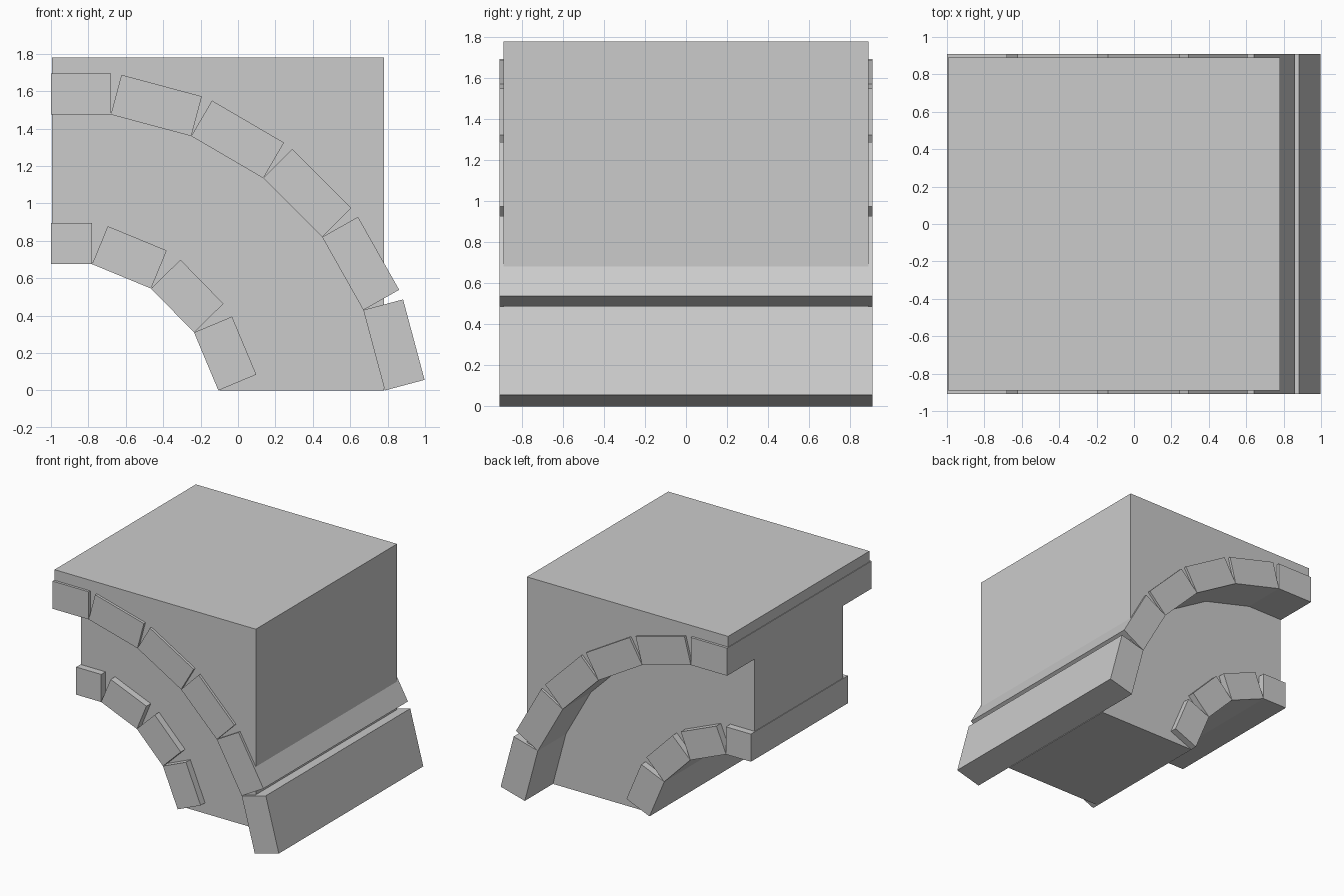
import bpy
import bmesh
from mathutils import Vector

cube = bpy.data.objects.get("Cube")
if cube:
    bpy.data.objects.remove(cube, do_unlink=True)

stone = bpy.data.materials.new("grey stone")
stone.use_nodes = True
grey = (0.6, 0.6, 0.6, 1)
stone.diffuse_color = grey
stone.node_tree.nodes["Principled BSDF"].inputs["Base Color"].default_value = grey


def extrude(name, outline, half_depth):
    """Extrude an x-z outline evenly to both sides along y."""
    bm = bmesh.new()
    face = bm.faces.new([bm.verts.new((x, -half_depth, z)) for x, z in outline])
    result = bmesh.ops.extrude_face_region(bm, geom=[face])
    moved = [v for v in result["geom"] if isinstance(v, bmesh.types.BMVert)]
    bmesh.ops.translate(bm, verts=moved, vec=(0, 2 * half_depth, 0))
    bmesh.ops.recalc_face_normals(bm, faces=bm.faces)
    mesh = bpy.data.meshes.new(name)
    bm.to_mesh(mesh)
    bm.free()
    mesh.materials.append(stone)
    obj = bpy.data.objects.new(name, mesh)
    bpy.context.collection.objects.link(obj)


def brick_course(name, path, thickness, half_depth):
    """Lay one rectangular brick on each segment of the arch line."""
    for i, (a, b) in enumerate(zip(path, path[1:])):
        a, b = Vector(a), Vector(b)
        along = (b - a).normalized()
        out = Vector((-along.y, along.x)) * thickness
        extrude(f"{name}_{i + 1}", [a, b, b + out, a + out], half_depth)


def raised(path, lift):
    """Shift an arch line slightly into its bricks."""
    return [(max(x, -0.995) + (lift if i > 1 else 0), z + (lift if z > 0 else 0))
            for i, (x, z) in enumerate(path)]


# Arch lines, from the crown at the left down to the springing at the right
outer = [(-1, 1.475), (-0.68, 1.475), (-0.25, 1.36), (0.135, 1.135),
         (0.45, 0.82), (0.67, 0.43), (0.785, 0)]
inner = [(-1, 0.675), (-0.78, 0.675), (-0.465, 0.545), (-0.235, 0.31), (-0.105, 0)]
right, top = 0.78, 1.78

# Wide wall above the outer arch
lower_edge = raised(outer[:-1], 0.006) + [(right, 0.04)]
extrude("upper_wall", lower_edge + [(right, top), (-0.995, top)], 0.89)

# Recessed wall between the two arches
extrude("recessed_wall",
        raised(inner, 0.006) + [(right, 0), (right, 1.5), (-0.995, 1.5)], 0.555)

# Brick courses
brick_course("outer_arch_brick", outer, 0.22, 0.91)
brick_course("inner_arch_brick", inner, 0.22, 0.61)
